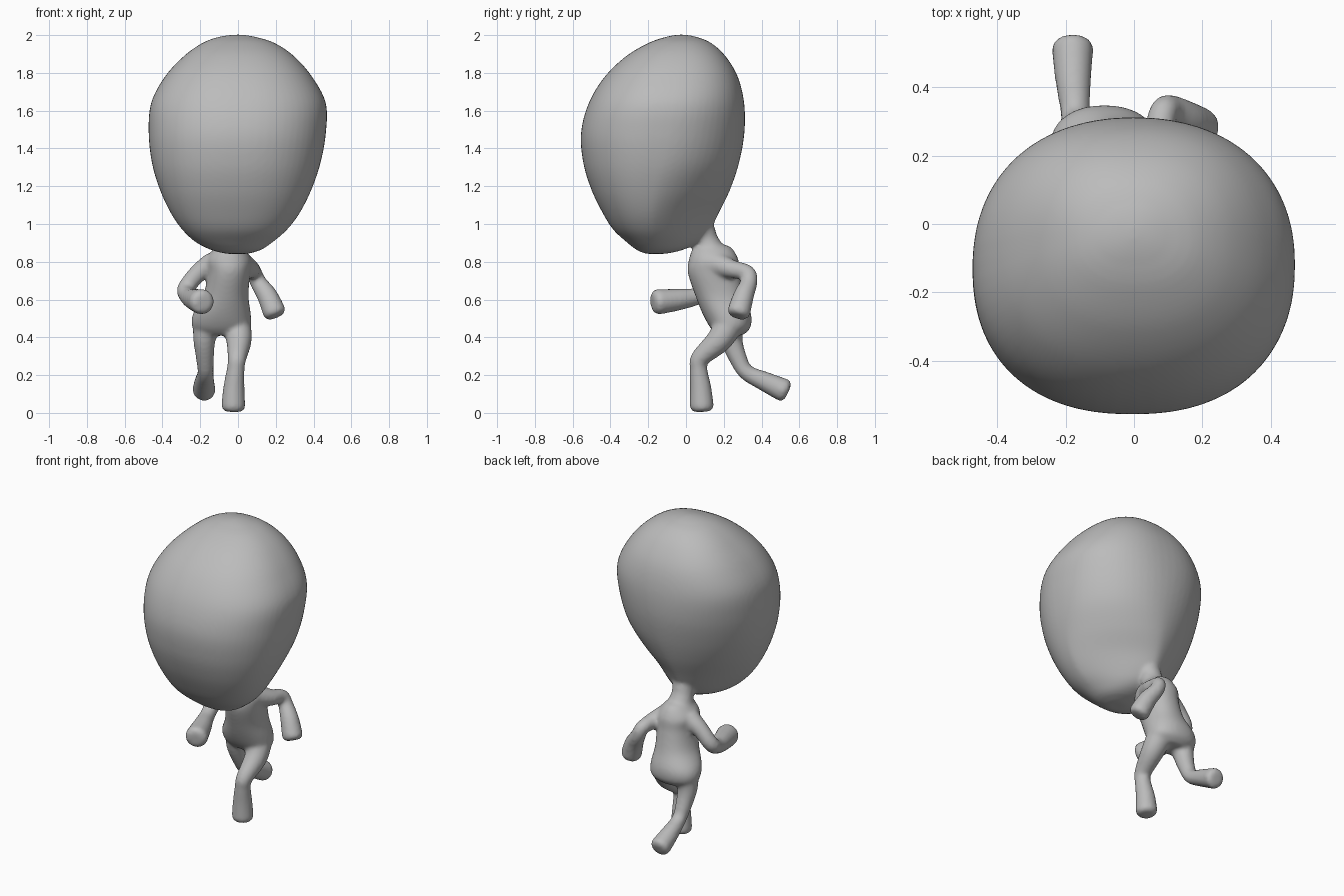
import bpy, bmesh, math
from mathutils import Vector

old = bpy.data.objects.get("Cube")
if old:
    bpy.data.objects.remove(old, do_unlink=True)

SIDES = 64
grey = bpy.data.materials.new("plain_grey")
grey.use_nodes = True
grey.diffuse_color = (0.5, 0.5, 0.5, 1)
grey.node_tree.nodes["Principled BSDF"].inputs["Base Color"].default_value = (0.5, 0.5, 0.5, 1)


def smooth_rows(rows, steps=6):
    """Catmull-Rom interpolation through rows of numbers."""
    out = []
    for i in range(len(rows) - 1):
        a, b, c, d = rows[max(i - 1, 0)], rows[i], rows[i + 1], rows[min(i + 2, len(rows) - 1)]
        for s in range(steps):
            t = s / steps
            out.append([q + t / 2 * (r - p + t * (2 * p - 5 * q + 4 * r - w + t * (3 * (q - r) + w - p)))
                        for p, q, r, w in zip(a, b, c, d)])
    return out + [list(rows[-1])]


def skin(name, rings):
    """Bridge rings of points into a closed mesh object."""
    bm = bmesh.new()
    loops = [[bm.verts.new(p) for p in ring] for ring in rings]
    for lo, hi in zip(loops, loops[1:]):
        for k in range(len(lo)):
            n = (k + 1) % len(lo)
            bm.faces.new((lo[k], lo[n], hi[n], hi[k]))
    bm.faces.new(loops[0][::-1])
    bm.faces.new(loops[-1])
    bmesh.ops.recalc_face_normals(bm, faces=bm.faces[:])
    mesh = bpy.data.meshes.new(name)
    bm.to_mesh(mesh)
    bm.free()
    obj = bpy.data.objects.new(name, mesh)
    bpy.context.collection.objects.link(obj)
    return obj


def loft(name, front_power, rows):
    """Rows: height, left x, right x, front y, back y, widest y, back x, back power."""
    rings = []
    for z, x0, x1, y0, y1, ym, xb, power in smooth_rows(rows):
        ring = []
        for k in range(SIDES):
            a = math.tau * k / SIDES
            c, s = math.cos(a), math.sin(a)
            e = 2 / (power if s > 0 else front_power)
            u, v = math.copysign(abs(c) ** e, c), abs(s) ** e
            mid = (x0 + x1) / 2
            shift = (xb - mid) * v if s > 0 else 0
            ring.append((mid + shift + u * (x1 - x0) / 2, ym + v * ((y1 if s > 0 else y0) - ym), z))
        rings.append(ring)
    return skin(name, rings)


def limb(name, rows):
    """Tube through rows of x, y, z, radius with a blunt rounded end."""
    path = smooth_rows(rows)
    end, prev = Vector(path[-1][:3]), Vector(path[-2][:3])
    axis, r = (end - prev).normalized(), path[-1][3]
    for along, scale in ((0.22, 0.94), (0.38, 0.78), (0.46, 0.5)):
        path.append([*(end + axis * r * along), r * scale])
    pts = [Vector(p[:3]) for p in path]
    rings, tangent, side = [], None, None
    for i, p in enumerate(pts):
        new = (pts[min(i + 1, len(pts) - 1)] - pts[max(i - 1, 0)]).normalized()
        side = tangent.rotation_difference(new) @ side if tangent else new.orthogonal().normalized()
        tangent = new
        up = tangent.cross(side)
        rings.append([p + path[i][3] * (side * math.cos(math.tau * k / 20) + up * math.sin(math.tau * k / 20))
                      for k in range(20)])
    return skin(name, rings)


# Oversized head, pinched towards the neck at the lower back
head = loft("head", 2.3, [
    (0.842, -0.06, 0.05, -0.21, -0.11, -0.16, 0, 2),
    (0.862, -0.14, 0.12, -0.26, -0.02, -0.16, -0.01, 1.9),
    (0.905, -0.225, 0.185, -0.315, 0.07, -0.17, -0.03, 1.65),
    (0.97, -0.295, 0.26, -0.385, 0.13, -0.18, -0.04, 1.5),
    (1.06, -0.357, 0.328, -0.442, 0.175, -0.18, -0.04, 1.55),
    (1.18, -0.413, 0.388, -0.50, 0.233, -0.17, -0.02, 1.75),
    (1.32, -0.455, 0.436, -0.543, 0.28, -0.15, 0, 1.95),
    (1.48, -0.473, 0.465, -0.556, 0.309, -0.13, 0, 2.1),
    (1.64, -0.46, 0.465, -0.515, 0.308, -0.11, 0, 2.25),
    (1.78, -0.387, 0.392, -0.43, 0.274, -0.09, 0, 2.35),
    (1.89, -0.285, 0.295, -0.315, 0.208, -0.06, 0, 2.35),
    (1.96, -0.185, 0.19, -0.195, 0.13, -0.04, 0, 2.2),
    (1.992, -0.095, 0.085, -0.10, 0.05, -0.03, 0, 2),
    (2.002, -0.02, 0.02, -0.045, -0.005, -0.026, 0, 2),
])

# Leaning torso from hips to shoulders
torso = loft("torso", 2.1, [
    (0.41, -0.19, 0.02, 0.17, 0.30, 0.23, -0.085, 2),
    (0.45, -0.24, 0.065, 0.13, 0.34, 0.23, -0.085, 2.2),
    (0.52, -0.24, 0.068, 0.09, 0.345, 0.22, -0.085, 2.2),
    (0.62, -0.185, 0.055, 0.05, 0.31, 0.18, -0.06, 2.2),
    (0.74, -0.16, 0.065, 0.01, 0.285, 0.15, -0.05, 2.2),
    (0.81, -0.17, 0.07, 0.015, 0.278, 0.15, -0.05, 2),
    (0.87, -0.125, 0.03, 0.035, 0.245, 0.14, -0.05, 2),
    (0.89, -0.09, 0.0, 0.055, 0.21, 0.13, -0.05, 2),
])

neck = limb("neck", [(-0.05, 0.14, 0.82, 0.09), (-0.05, 0.106, 0.91, 0.066),
                     (-0.045, 0.083, 0.97, 0.07), (-0.03, 0.01, 1.06, 0.10)])

# Left arm swings back, right arm swings forward
left_arm = limb("left_arm", [(0.02, 0.17, 0.785, 0.066), (0.065, 0.24, 0.762, 0.05), (0.085, 0.325, 0.742, 0.042),
                             (0.108, 0.333, 0.69, 0.045), (0.155, 0.305, 0.62, 0.055), (0.192, 0.28, 0.535, 0.062)])
right_arm = limb("right_arm", [(-0.13, 0.15, 0.79, 0.066), (-0.205, 0.15, 0.745, 0.05), (-0.275, 0.135, 0.66, 0.046),
                               (-0.265, 0.06, 0.618, 0.046), (-0.23, -0.04, 0.60, 0.058), (-0.192, -0.148, 0.588, 0.068)])

# Left leg plants ahead, right leg kicks behind
left_leg = limb("left_leg", [(-0.01, 0.235, 0.48, 0.078), (0.005, 0.175, 0.385, 0.068), (-0.005, 0.075, 0.29, 0.05),
                             (-0.012, 0.066, 0.235, 0.047), (-0.022, 0.078, 0.13, 0.057), (-0.025, 0.084, 0.035, 0.064)])
right_leg = limb("right_leg", [(-0.165, 0.235, 0.48, 0.075), (-0.178, 0.24, 0.39, 0.06), (-0.175, 0.275, 0.29, 0.048),
                               (-0.172, 0.32, 0.215, 0.043), (-0.178, 0.42, 0.165, 0.053), (-0.18, 0.515, 0.121, 0.062)])

# Fuse all parts into one soft continuous figure
parts = [head, torso, neck, left_arm, right_arm, left_leg, right_leg]
bpy.ops.object.select_all(action="DESELECT")
for part in parts:
    part.select_set(True)
bpy.context.view_layer.objects.active = head
bpy.ops.object.join()
figure = bpy.context.view_layer.objects.active
figure.name = "running_figure"
figure.data.materials.clear()
figure.data.materials.append(grey)
remesh = figure.modifiers.new("fuse", "REMESH")
remesh.mode = "VOXEL"
remesh.voxel_size = 0.011
remesh.use_smooth_shade = True
soften = figure.modifiers.new("soften", "SMOOTH")
soften.factor = 0.5
soften.iterations = 9
bpy.ops.object.shade_smooth()
